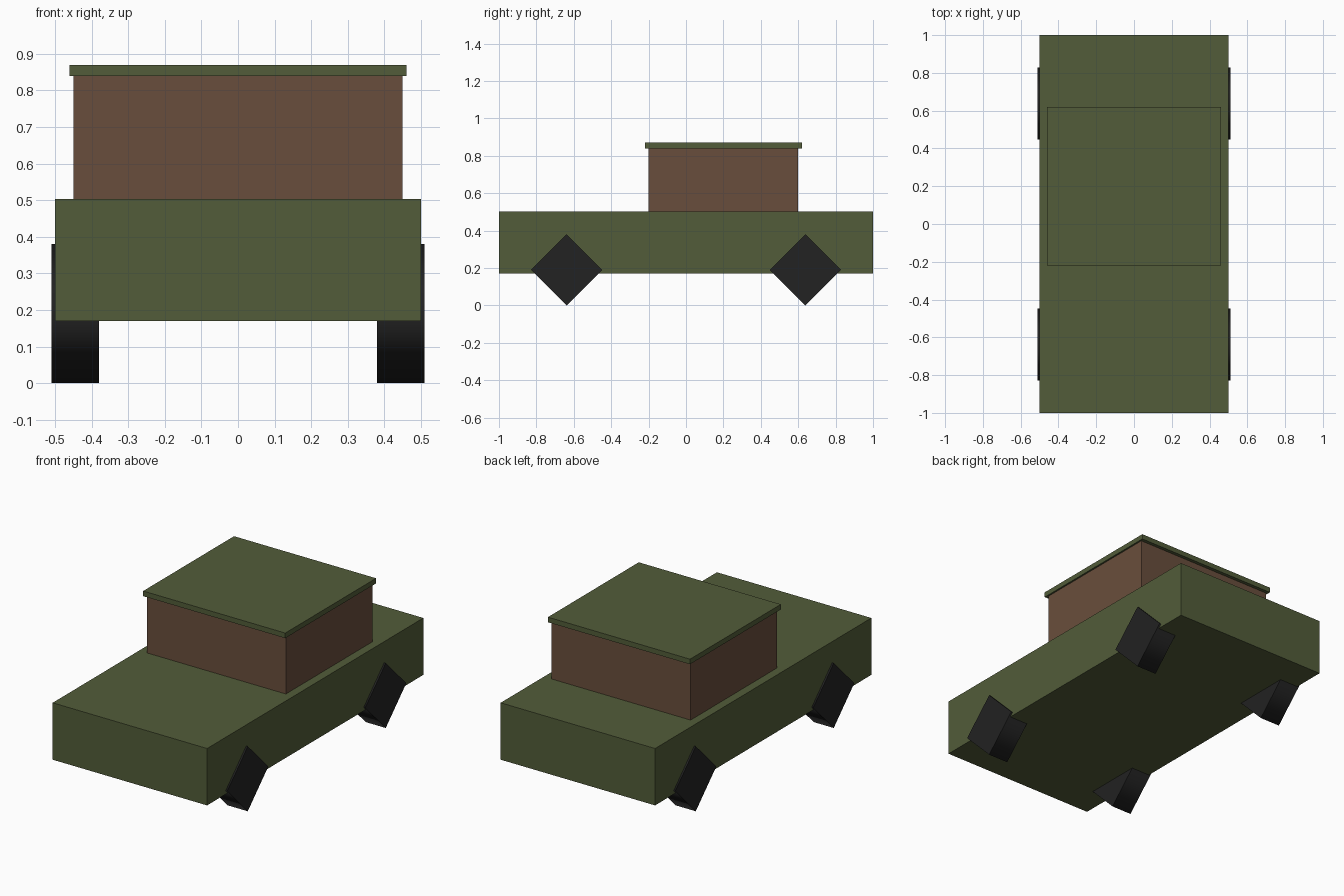
import bpy
import bmesh
from mathutils import Matrix

default = bpy.data.objects.get("Cube")
if default:
    bpy.data.objects.remove(default, do_unlink=True)


def material(name, rgb):
    mat = bpy.data.materials.new(name)
    mat.use_nodes = True
    color = (*rgb, 1)
    mat.diffuse_color = color
    mat.node_tree.nodes["Principled BSDF"].inputs["Base Color"].default_value = color
    return mat


def add_object(name, bm, mat):
    mesh = bpy.data.meshes.new(name)
    bm.to_mesh(mesh)
    bm.free()
    mesh.materials.append(mat)
    obj = bpy.data.objects.new(name, mesh)
    bpy.context.collection.objects.link(obj)
    return obj


def box(name, mat, half_width, y_range, z_range):
    (y0, y1), (z0, z1) = y_range, z_range
    bm = bmesh.new()
    bmesh.ops.create_cube(bm, size=1)
    bmesh.ops.scale(bm, vec=(2 * half_width, y1 - y0, z1 - z0), verts=bm.verts)
    bmesh.ops.translate(bm, vec=(0, (y0 + y1) / 2, (z0 + z1) / 2), verts=bm.verts)
    return add_object(name, bm, mat)


def wheel(name, mat, x, y, radius=0.19, width=0.13):
    # Four-sided wheel standing on a corner, with a softly shaded tread
    bm = bmesh.new()
    bmesh.ops.create_cone(bm, cap_ends=True, segments=4, radius1=radius,
                          radius2=radius, depth=width,
                          matrix=Matrix.Rotation(1.5707963, 4, "Y"))
    for face in bm.faces:
        face.smooth = abs(face.normal.x) < 0.5
    for edge in bm.edges:
        a, b = edge.verts
        edge.smooth = abs(a.co.x - b.co.x) > width / 2
    bmesh.ops.translate(bm, vec=(x, y, radius), verts=bm.verts)
    return add_object(name, bm, mat)


green = material("olive green", (0.084, 0.107, 0.041))
brown = material("cabin brown", (0.141, 0.076, 0.045))
black = material("tyre black", (0.016, 0.016, 0.016))

# Body, cabin and overhanging roof
box("body", green, 0.5, (-1, 1), (0.17, 0.503))
box("cabin", brown, 0.45, (-0.2, 0.6), (0.503, 0.84))
box("roof", green, 0.46, (-0.22, 0.62), (0.84, 0.87))

# Wheels
for side, sx in (("left", 1), ("right", -1)):
    for end, sy in (("front", -1), ("rear", 1)):
        wheel(f"{end}_{side}_wheel", black, sx * 0.445, sy * 0.638)
